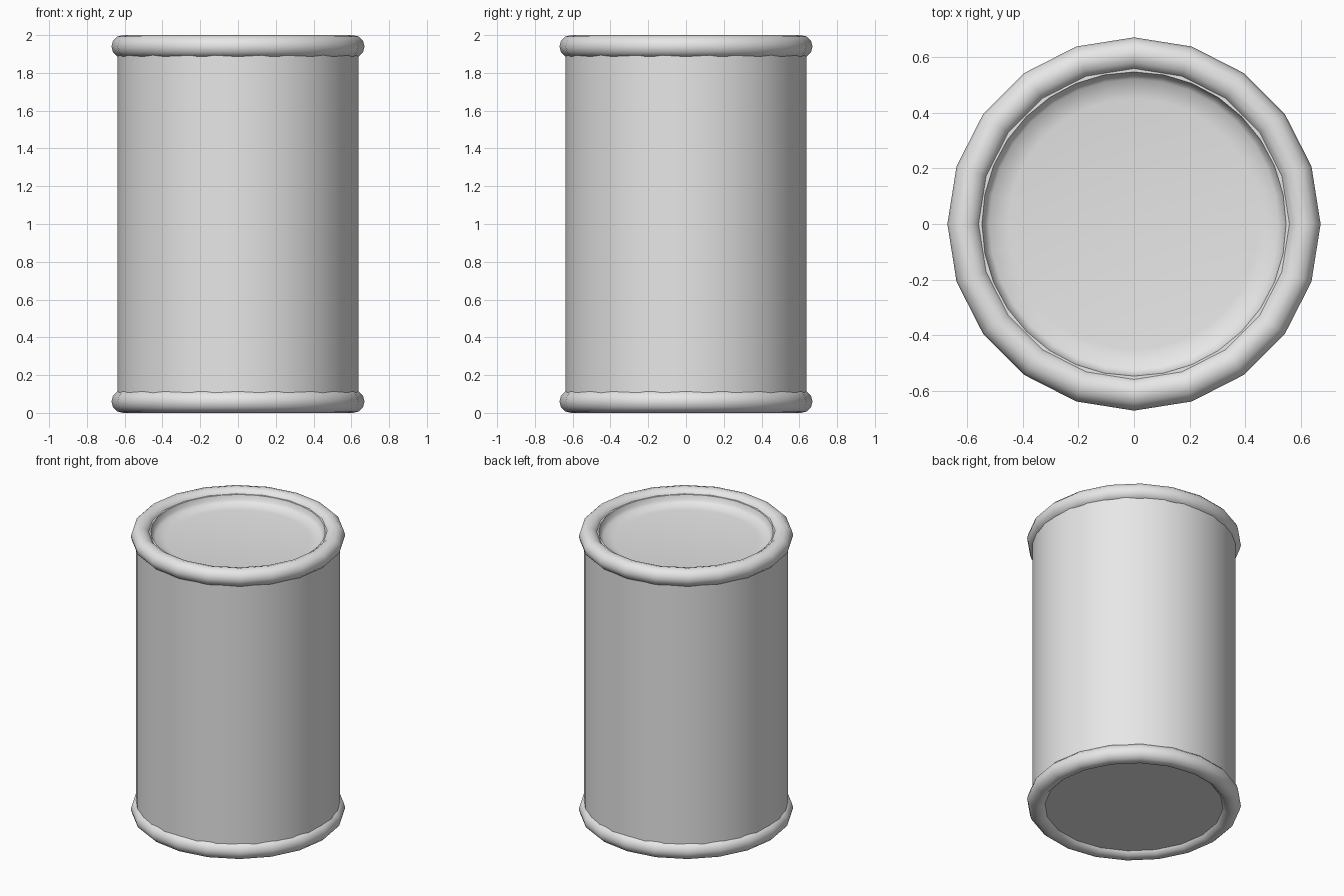
import bpy
import bmesh
import math

cube = bpy.data.objects.get("Cube")
if cube:
    bpy.data.objects.remove(cube, do_unlink=True)

metal = bpy.data.materials.new("light_grey_metal")
metal.use_nodes = True
grey = (0.8, 0.8, 0.8, 1)
metal.diffuse_color = grey
metal.node_tree.nodes["Principled BSDF"].inputs["Base Color"].default_value = grey


def finish(obj, angle):
    """Assign the material and smooth everything but sharp edges."""
    obj.data.materials.append(metal)
    bpy.ops.object.select_all(action="DESELECT")
    obj.select_set(True)
    bpy.context.view_layer.objects.active = obj
    bpy.ops.object.shade_smooth_by_angle(angle=math.radians(angle))


def lathe(name, profile, sides):
    """Revolve (radius, height) points, closing both ends with a disc."""
    bm = bmesh.new()
    rings = []
    for radius, height in profile:
        angles = [math.tau * i / sides for i in range(sides)]
        rings.append([bm.verts.new((radius * math.cos(a), radius * math.sin(a), height))
                      for a in angles])
    for low, high in zip(rings, rings[1:]):
        for i in range(sides):
            j = (i + 1) % sides
            bm.faces.new((low[i], low[j], high[j], high[i]))
    bm.faces.new(rings[0][::-1])
    bm.faces.new(rings[-1])
    mesh = bpy.data.meshes.new(name)
    bm.to_mesh(mesh)
    bm.free()
    obj = bpy.data.objects.new(name, mesh)
    bpy.context.collection.objects.link(obj)
    finish(obj, 50)


# Can body: flat base, straight wall, narrow rim and shallow sunken lid
lathe("can_body", [(0.638, 0.03), (0.638, 1.97), (0.546, 1.97),
                   (0.538, 1.94), (0.52, 1.92), (0.45, 1.91)], 32)

# Rolled rims at both ends
for name, height in (("bottom_rim", 0.06), ("top_rim", 1.94)):
    bpy.ops.mesh.primitive_torus_add(major_radius=0.61, minor_radius=0.06,
                                     major_segments=20, minor_segments=12,
                                     location=(0, 0, height))
    rim = bpy.context.object
    rim.name = name
    finish(rim, 60)
